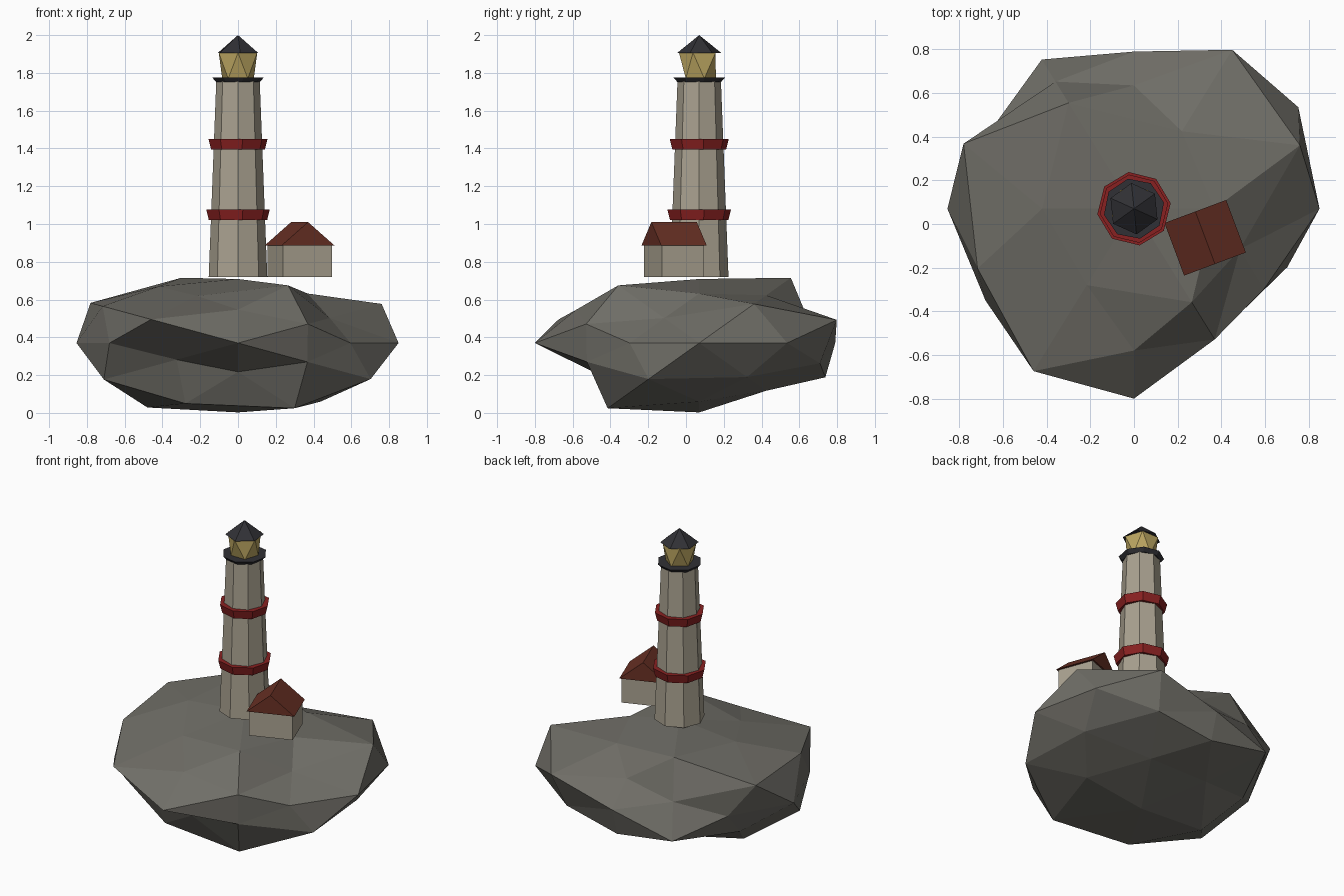
import bpy, bmesh, math
from mathutils import Vector, Matrix

if "Cube" in bpy.data.objects:
    bpy.data.objects.remove(bpy.data.objects["Cube"])

AXIS = Vector((0, 0.07, 0))


def paint(ob, name, rgb):
    mat = bpy.data.materials.get(name) or bpy.data.materials.new(name)
    mat.diffuse_color = (*rgb, 1)
    mat.use_nodes = True
    mat.node_tree.nodes["Principled BSDF"].inputs["Base Color"].default_value = mat.diffuse_color
    ob.data.materials.append(mat)


def finish(bm, name, mat, rgb):
    bmesh.ops.recalc_face_normals(bm, faces=bm.faces)
    me = bpy.data.meshes.new(name)
    bm.to_mesh(me)
    bm.free()
    ob = bpy.data.objects.new(name, me)
    bpy.context.collection.objects.link(ob)
    paint(ob, mat, rgb)
    return ob


def frustum(name, sides, r1, z1, r2, z2, mat, rgb, turn=0.0):
    bm = bmesh.new()
    m = Matrix.Translation(AXIS + Vector((0, 0, (z1 + z2) / 2))) @ Matrix.Rotation(turn, 4, 'Z')
    bmesh.ops.create_cone(bm, cap_ends=True, segments=sides, radius1=r1, radius2=r2,
                          depth=z2 - z1, matrix=m)
    return finish(bm, name, mat, rgb)


def hull(name, pts, mat, rgb):
    bm = bmesh.new()
    for p in pts:
        bm.verts.new(p)
    bmesh.ops.convex_hull(bm, input=bm.verts)
    return finish(bm, name, mat, rgb)


ROCK, WALL = (0.16, 0.155, 0.135), (0.40, 0.36, 0.28)
RED, DARK = (0.25, 0.015, 0.015), (0.03, 0.03, 0.035)
GLASS, TILE = (0.50, 0.38, 0.12), (0.14, 0.03, 0.018)

# Rock: once-divided icosahedron, each point pushed to its own radius.
# Each family lists radii by sign of its non-zero components, + before -.
families = [
    ((1, 0, 0), [.85, .855]),
    ((0, 1, 0), [.72, .87]),
    ((0, 0, 1), [.77, .835]),
    ((.526, 0, .851), [.70, .83, .80, .912]),
    ((0, .851, .526), [.664, .785, .764, .66]),
    ((.851, .526, 0), [.885, .70, .745, .80]),
    ((.309, .5, .809), [.71, .71, .857, .97, .97, .71, .70, .90]),
    ((.5, .809, .309), [.90, .79, .74, .735, .72, .845, .92, .65]),
    ((.809, .309, .5), [.94, .82, .60, .868, .965, .76, .886, .878]),
]
bm = bmesh.new()
radius = {}
for base, radii in families:
    dirs = [(a, b, c)
            for a in ((base[0], -base[0]) if base[0] else (0,))
            for b in ((base[1], -base[1]) if base[1] else (0,))
            for c in ((base[2], -base[2]) if base[2] else (0,))]
    for d, r in zip(dirs, radii):
        v = bm.verts.new(Vector(d).normalized())
        radius[v] = r
bmesh.ops.convex_hull(bm, input=bm.verts)
for v, r in radius.items():
    v.co = AXIS + Vector((v.co.x * r, v.co.y * r, 0.37 + v.co.z * r * 0.44))
finish(bm, "rock", "rock_grey", ROCK)

# Tower with two painted bands
frustum("tower", 8, 0.155, 0.72, 0.115, 1.757, "plaster", WALL)
for i, (z, r) in enumerate(((1.02, 0.170), (1.395, 0.158))):
    frustum(f"band_{i + 1}", 8, r - 0.014, z, r, z + 0.056, "red_paint", RED, 0.15)

# Gallery, lantern and lantern roof
frustum("gallery", 8, 0.118, 1.752, 0.14, 1.776, "dark_metal", DARK, 0.2)
ring = lambda r, z, a0: [AXIS + Vector((r * math.cos(a0 + k * math.tau / 5),
                                        r * math.sin(a0 + k * math.tau / 5), z)) for k in range(5)]
hull("lantern", ring(0.088, 1.77, math.pi / 2) + ring(0.107, 1.907, -math.pi / 2),
     "lamp_glass", GLASS)
frustum("lantern_roof", 6, 0.118, 1.905, 0.0, 2.0, "dark_metal", DARK, 0.1)

# Cottage
place = Matrix.Translation((0.326, -0.063, 0)) @ Matrix.Rotation(math.radians(20.5), 4, 'Z')


def box_pts(w, l, z):
    return [place @ Vector((sx * w / 2, sy * l / 2, z)) for sx in (-1, 1) for sy in (-1, 1)]


hull("cottage_walls", box_pts(0.275, 0.238, 0.72) + box_pts(0.275, 0.238, 0.888), "plaster", WALL)
hull("cottage_roof", box_pts(0.302, 0.257, 0.885)
     + [place @ Vector((0, s * 0.1285, 1.01)) for s in (-1, 1)], "roof_tile", TILE)
